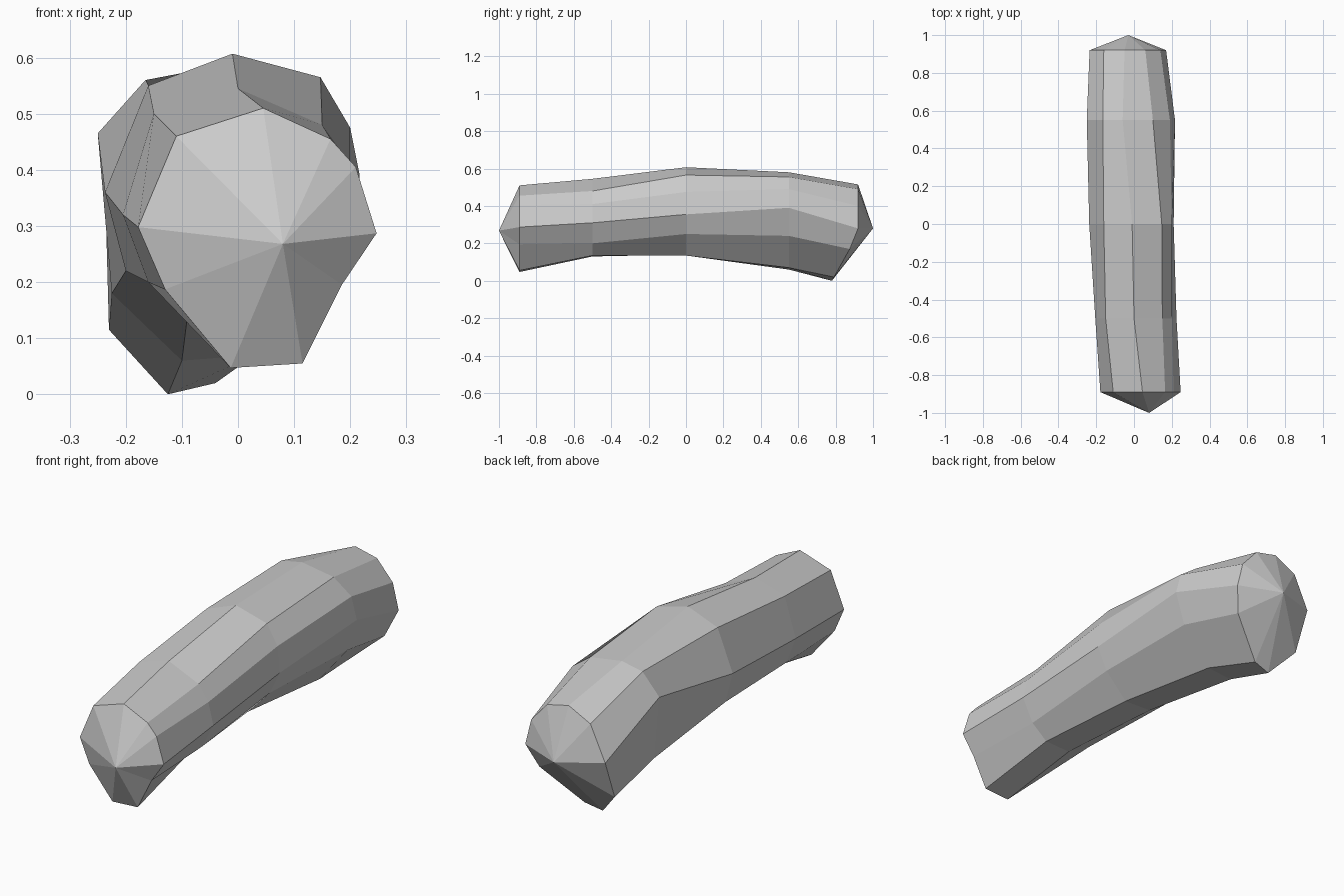
import bpy, bmesh

# Cross-sections (x, z), starting at the top and running round by the right side
SECTIONS = [
    (-0.89, [(.045, .51), (.165, .455), (.21, .405), (.247, .287), (.185, .195),
             (.115, .055), (-.013, .047), (-.13, .187), (-.178, .298), (-.11, .46)]),
    (-0.50, [(0, .545), (.15, .48), (.20, .41), (.225, .31), (.17, .20),
             (.09, .135), (-.04, .13), (-.16, .20), (-.205, .32), (-.15, .50)]),
    (0.0, [(-.01, .607), (.147, .565), (.20, .475), (.21, .355), (.16, .25),
           (.05, .135), (-.09, .14), (-.20, .22), (-.237, .36), (-.16, .55)]),
    (0.55, [(-.06, .58), (.10, .555), (.19, .49), (.217, .39), (.17, .24),
            (.03, .07), (-.10, .06), (-.225, .18), (-.25, .465), (-.165, .56)]),
    (0.92, [(-.05, .515), (.06, .49), (.14, .40), (.17, .28), (.13, .17),
            (-.04, .02), (-.125, 0), (-.23, .115), (-.235, .30), (-.16, .46)]),
]
TIPS = [(.08, -1, .268), (-.03, 1, .28)]


def section_y(y, z):
    # The lower edge of the rear section is raked forward
    return y - 0.14 * max(0, 1 - z / 0.25) if y > 0.9 else y


bm = bmesh.new()
rings = [[bm.verts.new((x, section_y(y, z), z)) for x, z in pts]
         for y, pts in SECTIONS]
n = len(rings[0])

# Faceted sides
for a, b in zip(rings, rings[1:]):
    for i in range(n):
        j = (i + 1) % n
        bm.faces.new((a[i], a[j], b[j], b[i]))

# Pointed end caps
for ring, tip in zip((rings[0], rings[-1]), TIPS):
    t = bm.verts.new(tip)
    for i in range(n):
        bm.faces.new((ring[i], ring[(i + 1) % n], t))

bmesh.ops.recalc_face_normals(bm, faces=bm.faces)
mesh = bpy.data.meshes.new("log")
bm.to_mesh(mesh)
bm.free()
bpy.context.collection.objects.link(bpy.data.objects.new("log", mesh))
